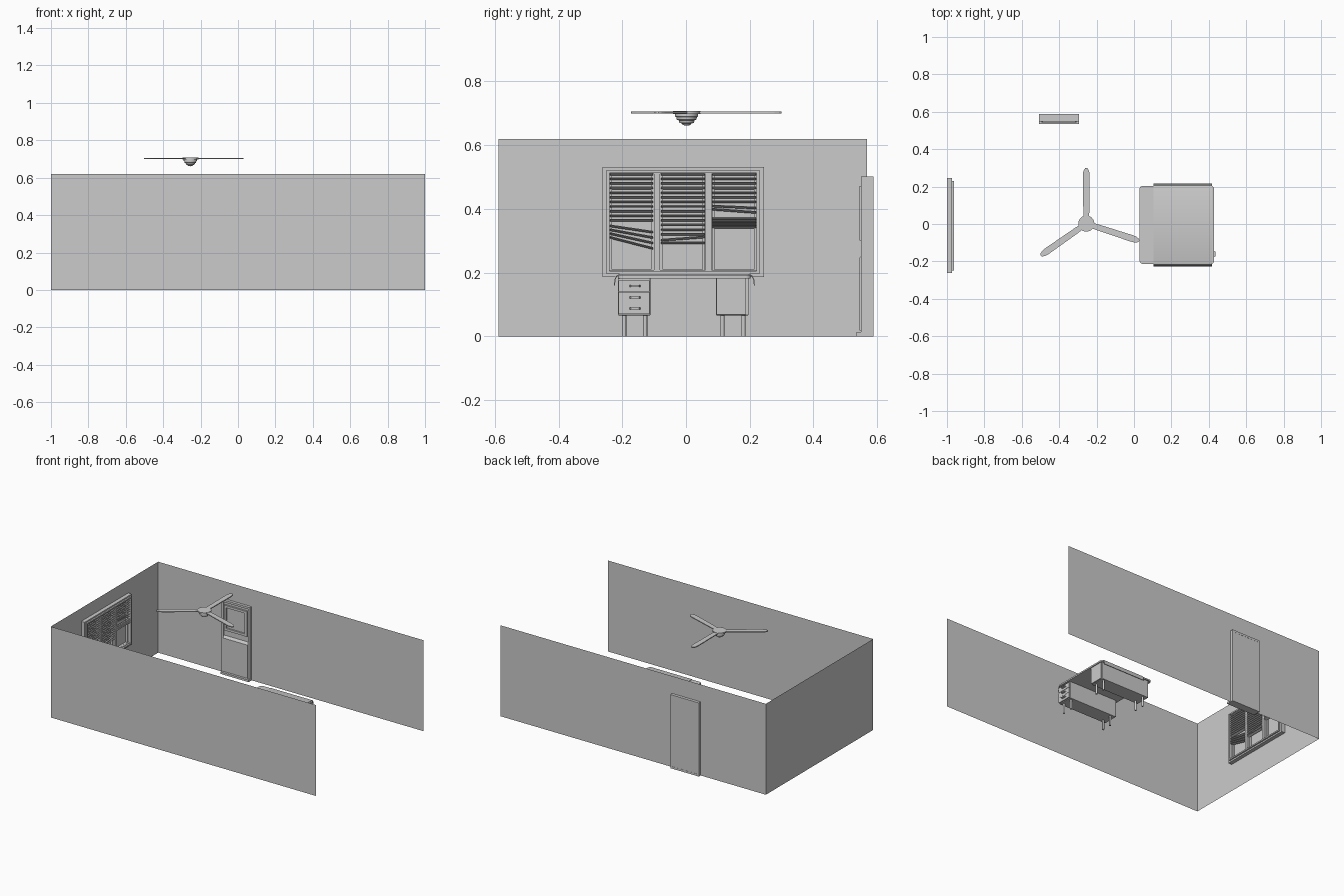
import bpy, bmesh, math
from mathutils import Vector

if "Cube" in bpy.data.objects:
    bpy.data.objects.remove(bpy.data.objects["Cube"])


def make(name, bm, smooth=False):
    bmesh.ops.recalc_face_normals(bm, faces=bm.faces)
    me = bpy.data.meshes.new(name)
    bm.to_mesh(me)
    bm.free()
    ob = bpy.data.objects.new(name, me)
    bpy.context.collection.objects.link(ob)
    if smooth:
        bpy.ops.object.select_all(action='DESELECT')
        ob.select_set(True)
        bpy.context.view_layer.objects.active = ob
        bpy.ops.object.shade_smooth_by_angle(angle=math.radians(35))
    return ob


def add_box(bm, x0, x1, y0, y1, z0, z1):
    vs = bmesh.ops.create_cube(bm, size=1)['verts']
    for v in vs:
        v.co = Vector(((x0 + x1) / 2 + v.co.x * (x1 - x0),
                       (y0 + y1) / 2 + v.co.y * (y1 - y0),
                       (z0 + z1) / 2 + v.co.z * (z1 - z0)))
    return vs


def box(name, *dims, bevel=0):
    bm = bmesh.new()
    add_box(bm, *dims)
    ob = make(name, bm)
    if bevel:
        m = ob.modifiers.new('bevel', 'BEVEL')
        m.width, m.segments = bevel, 2
    return ob


def plane(name, pts):
    bm = bmesh.new()
    bm.faces.new([bm.verts.new(p) for p in pts])
    return make(name, bm)


def prism(name, pts, vec, smooth=False):
    """Extrude a closed outline along a vector."""
    bm = bmesh.new()
    f = bm.faces.new([bm.verts.new(p) for p in pts])
    r = bmesh.ops.extrude_face_region(bm, geom=[f])
    bmesh.ops.translate(bm, verts=[v for v in r['geom'] if isinstance(v, bmesh.types.BMVert)], vec=vec)
    return make(name, bm, smooth)


def frame(name, axis, d0, d1, a0, a1, z0, z1, w):
    """Rectangular frame facing along x or y."""
    bm = bmesh.new()
    for p0, p1, q0, q1 in ((a0, a0 + w, z0, z1), (a1 - w, a1, z0, z1),
                           (a0 + w, a1 - w, z0, z0 + w), (a0 + w, a1 - w, z1 - w, z1)):
        if axis == 'x':
            add_box(bm, d0, d1, p0, p1, q0, q1)
        else:
            add_box(bm, p0, p1, d0, d1, q0, q1)
    return make(name, bm)


# Walls, single sheets
H, YF, YB = 0.62, -0.589, 0.568
plane('front_wall', [(-1, YF, 0), (1, YF, 0), (1, YF, H), (-1, YF, H)])
plane('back_wall', [(-1, YB, 0), (1, YB, 0), (1, YB, H), (-1, YB, H)])
plane('left_wall', [(-1, YF, 0), (-1, YB, 0), (-1, YB, H), (-1, YF, H)])

# Window casing and the three sashes
frame('window_casing', 'x', -0.999, -0.973, -0.262, 0.245, 0.186, 0.531, 0.022)
frame('window_trim', 'x', -0.975, -0.963, -0.249, 0.231, 0.196, 0.522, 0.009)
panels = [(-0.241, -0.101), (-0.081, 0.060), (0.081, 0.222)]
for i, (a, b) in enumerate(panels):
    frame(f'sash_{i}', 'x', -0.998, -0.984, a, b, 0.200, 0.516, 0.009)
for i, y in enumerate((-0.091, 0.0705)):
    box(f'mullion_{i}', -0.999, -0.969, y - 0.010, y + 0.010, 0.2, 0.516)


# Blinds: each slat is (height of left end, height of right end)
def blind(name, y0, y1, slats):
    bm = bmesh.new()
    for zl, zr in slats:
        for v in add_box(bm, -0.985, -0.968, y0, y1, -0.001, 0.001):
            t = (v.co.y - y0) / (y1 - y0)
            v.co.z += zl + (zr - zl) * t + (v.co.x + 0.9765) * 0.35
    make(name, bm)


step = 0.0145
left = [(0.509 - step * i,) * 2 for i in range(11)]
left += [(0.347 - 0.012 * i, 0.327 - 0.017 * i) for i in range(4)]
middle = [(0.509 - step * i,) * 2 for i in range(14)] + [(0.302, 0.312), (0.294, 0.294)]
right = [(0.509 - step * i,) * 2 for i in range(7)] + [(0.409, 0.403), (0.399, 0.389)]
right += [(0.370 - 0.0045 * i,) * 2 for i in range(7)]
for n, (a, b), s in zip(('left', 'middle', 'right'), panels, (left, middle, right)):
    blind('blind_' + n, a + 0.002, b - 0.002, s)

# Door with glazed upper part, push bar, lower panel and step
DX0, DX1 = -0.508, -0.294
box('door_slab', DX0 + 0.014, DX1 - 0.014, 0.556, 0.587, 0, 0.488)
frame('door_frame', 'y', 0.549, 0.588, DX0, DX1, 0, 0.502, 0.014)
frame('door_window_trim', 'y', 0.544, 0.558, DX0 + 0.02, DX1 - 0.02, 0.30, 0.472, 0.016)
box('door_window_glass', DX0 + 0.036, DX1 - 0.036, 0.554, 0.558, 0.316, 0.456)
prism('door_lower_panel', [(DX0 + 0.014, 0.557, 0.013), (DX0 + 0.014, 0.544, 0.018),
                           (DX0 + 0.014, 0.544, 0.245), (DX0 + 0.014, 0.557, 0.262)],
      (DX1 - DX0 - 0.028, 0, 0))
box('door_step', DX0, DX1, 0.535, 0.56, 0, 0.014)

# Desk top with rounded corners
X0, X1, Y0, Y1, R = 0.03, 0.428, -0.213, 0.203, 0.015
pts = []
for cx, cy, a0 in ((X1 - R, Y1 - R, 0), (X0 + R, Y1 - R, 90), (X0 + R, Y0 + R, 180), (X1 - R, Y0 + R, 270)):
    for k in range(5):
        a = math.radians(a0 + k * 22.5)
        pts.append((cx + R * math.cos(a), cy + R * math.sin(a), 0.182))
prism('desk_top', pts, (0, 0, 0.010), True)

# Cloth draped over the desk sides
prof = [(-0.226, 0.160), (-0.224, 0.180), (-0.217, 0.192), (-0.208, 0.195),
        (0.198, 0.195), (0.207, 0.192), (0.214, 0.180), (0.216, 0.160),
        (0.213, 0.160), (0.211, 0.179), (0.205, 0.190), (0.197, 0.192),
        (-0.207, 0.192), (-0.215, 0.190), (-0.221, 0.179), (-0.223, 0.160)]
prism('desk_cover', [(0.103, y, z) for y, z in prof], (0.315, 0, 0), True)

# Pedestals on round legs
for n, y0 in (('left', -0.214), ('right', 0.094)):
    y1 = y0 + 0.102
    box(f'{n}_pedestal', 0.05, 0.414, y0, y1, 0.066, 0.183, bevel=0.002)
    for i, x in enumerate((0.083, 0.395)):
        for j, y in enumerate((y0 + 0.02, y1 - 0.016)):
            bpy.ops.mesh.primitive_cylinder_add(vertices=16, radius=0.0065, depth=0.068, location=(x, y, 0.034))
            bpy.context.object.name = f'{n}_leg_{i}{j}'
            bpy.ops.object.shade_smooth_by_angle()

# Drawers with handles, and cupboard door
for i, z in enumerate((0.158, 0.122, 0.087)):
    box(f'drawer_{i}', 0.412, 0.423, -0.212, -0.114, z - 0.017, z + 0.017)
    prism(f'drawer_handle_{i}', [(0.422, -0.178, z - 0.003), (0.436, -0.173, z - 0.003),
                                 (0.436, -0.148, z - 0.003), (0.422, -0.143, z - 0.003)], (0, 0, 0.006))
box('cupboard_door', 0.412, 0.423, 0.096, 0.188, 0.069, 0.181)

# Ceiling fan: stepped hub turned on a lathe
FX, FY = -0.255, 0.002
bm = bmesh.new()
prof = [(0, 0.707), (0.043, 0.707), (0.043, 0.698), (0.036, 0.697), (0.036, 0.690), (0.032, 0.688),
        (0.031, 0.680), (0.025, 0.678), (0.023, 0.670), (0.015, 0.668), (0.012, 0.663), (0, 0.661)]
vs = [bm.verts.new((FX + r, FY, z)) for r, z in prof]
es = [bm.edges.new(p) for p in zip(vs, vs[1:])]
bmesh.ops.spin(bm, geom=vs + es, cent=(FX, FY, 0), axis=(0, 0, 1), angle=2 * math.pi, steps=32)
bmesh.ops.remove_doubles(bm, verts=bm.verts, dist=1e-5)
make('fan_hub', bm, True)

# Fan blades with tapered tips
side = [(0.025, 0.013), (0.06, 0.016), (0.255, 0.018), (0.275, 0.0165), (0.29, 0.011), (0.298, 0.004)]
outline = side + [(r, -w) for r, w in reversed(side)]
for i, deg in enumerate((90, -18, 215)):
    c, s = math.cos(math.radians(deg)), math.sin(math.radians(deg))
    prism(f'fan_blade_{i}', [(FX + r * c - w * s, FY + r * s + w * c, 0.699) for r, w in outline], (0, 0, 0.006))
